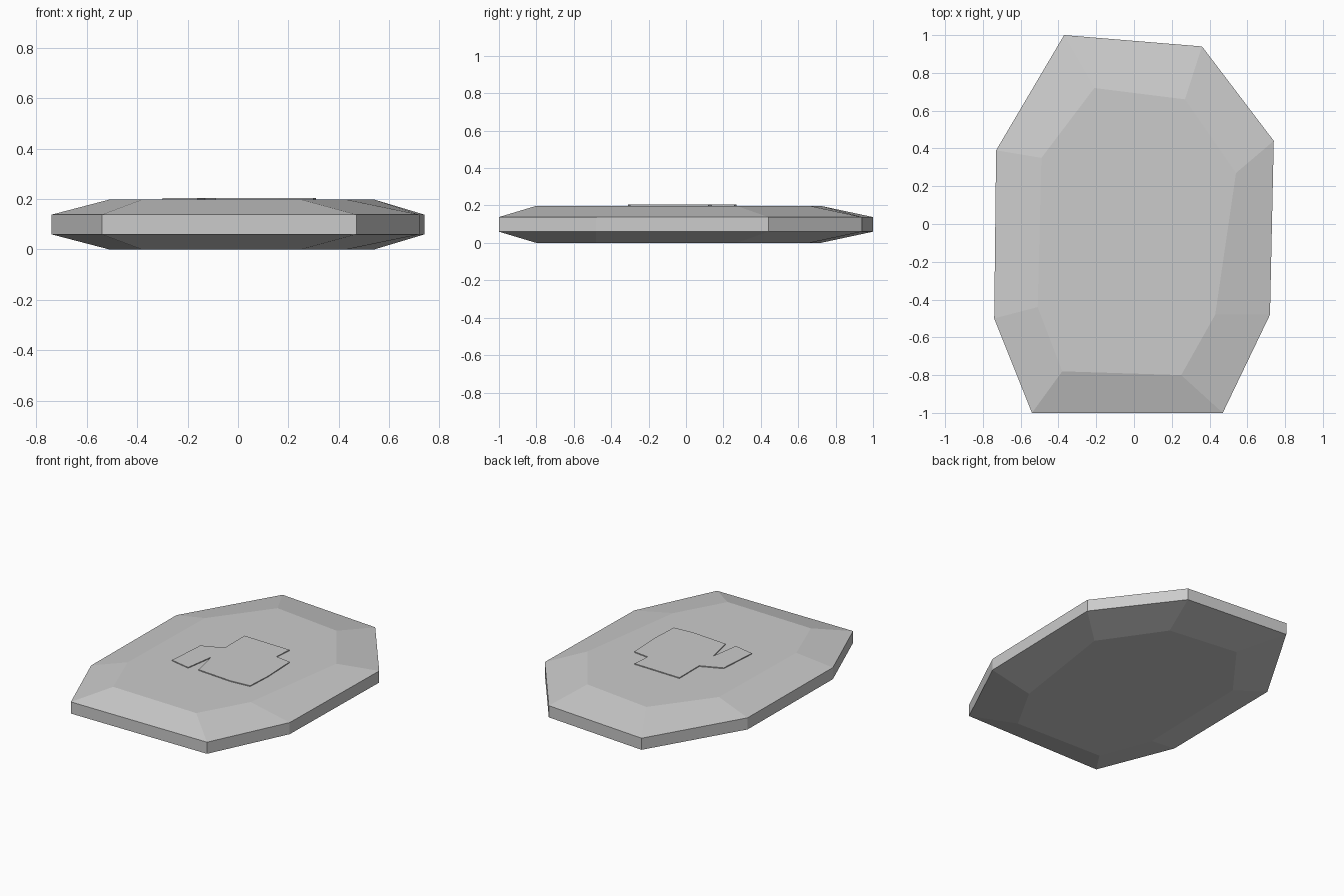
import bpy
import bmesh

cube = bpy.data.objects.get("Cube")
if cube:
    bpy.data.objects.remove(cube, do_unlink=True)

# One plain stone grey
grey = bpy.data.materials.new("stone_grey")
grey.use_nodes = True
grey.diffuse_color = (0.6, 0.6, 0.6, 1)
grey.node_tree.nodes["Principled BSDF"].inputs["Base Color"].default_value = (0.6, 0.6, 0.6, 1)


def stack_outlines(name, layers):
    """Join equal-length outlines, each given with its height, into a closed solid."""
    bm = bmesh.new()
    rings = [[bm.verts.new((x, y, z)) for x, y in outline] for outline, z in layers]
    count = len(rings[0])
    for low, high in zip(rings, rings[1:]):
        for i in range(count):
            j = (i + 1) % count
            bm.faces.new((low[i], low[j], high[j], high[i]))
    bm.faces.new(rings[0][::-1])
    bm.faces.new(rings[-1])
    bmesh.ops.recalc_face_normals(bm, faces=bm.faces)
    mesh = bpy.data.meshes.new(name)
    bm.to_mesh(mesh)
    bm.free()
    mesh.materials.append(grey)
    obj = bpy.data.objects.new(name, mesh)
    bpy.context.collection.objects.link(obj)
    return obj


# Uneven eight-sided slab with wide bevels above and below
rim = [(-0.37, 1), (-0.73, 0.39), (-0.74, -0.5), (-0.54, -1),
       (0.47, -1), (0.72, -0.48), (0.74, 0.44), (0.36, 0.94)]
flat = [(-0.21, 0.72), (-0.49, 0.35), (-0.51, -0.44), (-0.38, -0.78),
        (0.25, -0.8), (0.43, -0.48), (0.54, 0.27), (0.27, 0.66)]
stack_outlines("stone_slab", [(flat, 0), (rim, 0.06), (rim, 0.138), (flat, 0.198)])

# Thin raised relief with a notch in the front and a step in each side
relief = [(-0.3, -0.27), (-0.16, -0.3), (-0.13, -0.1), (-0.09, -0.29),
          (0.16, -0.31), (0.3, -0.3), (0.31, -0.12), (0.3, 0.12),
          (0.19, 0.135), (0.2, 0.26), (-0.14, 0.27), (-0.14, 0.06), (-0.28, 0)]
stack_outlines("raised_relief", [(relief, 0.194), (relief, 0.204)])
